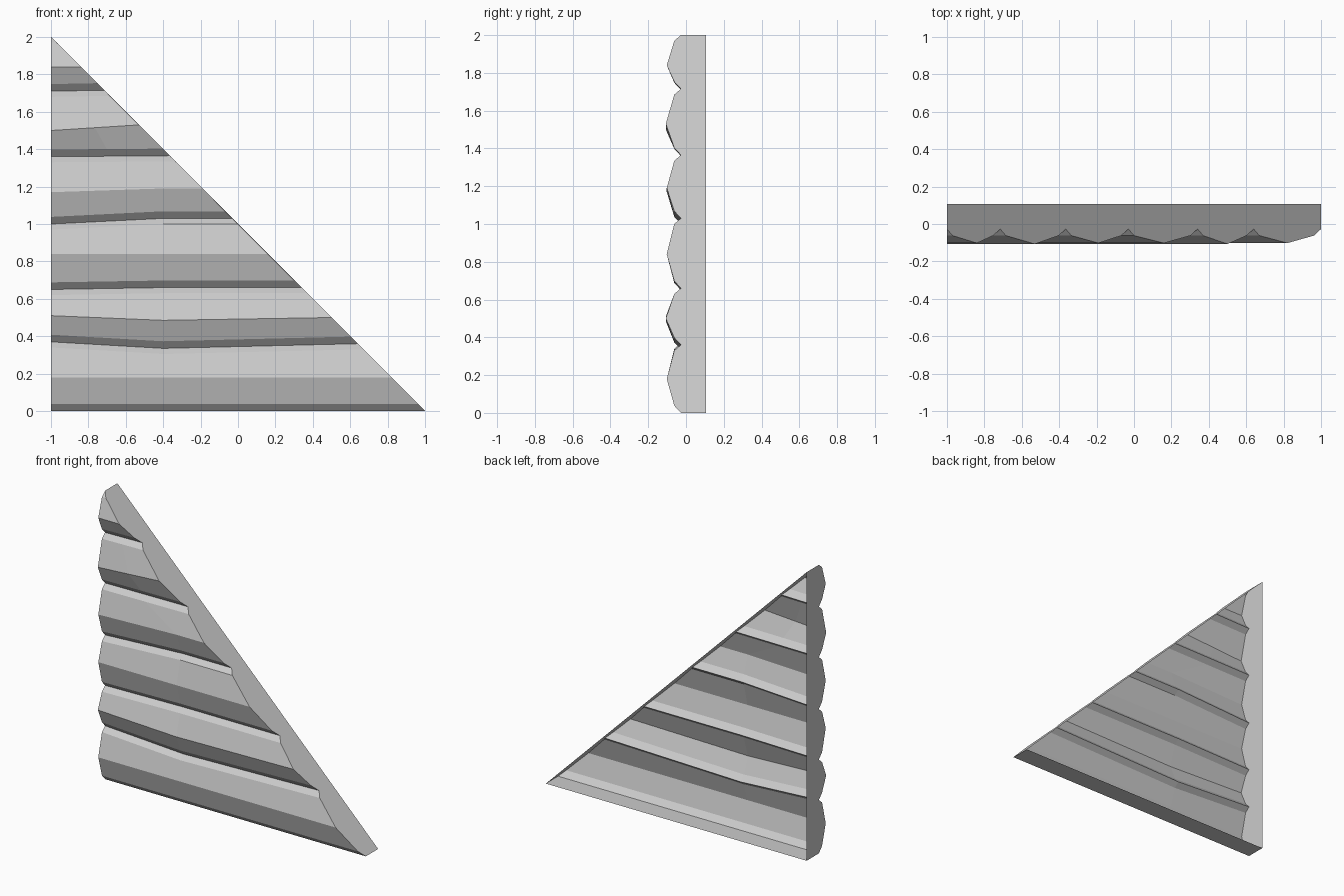
import bpy
import bmesh

cube = bpy.data.objects.get("Cube")
if cube:
    bpy.data.objects.remove(cube, do_unlink=True)

# Material
grey = bpy.data.materials.new("plain grey")
grey.use_nodes = True
colour = (0.6, 0.6, 0.6, 1)
grey.diffuse_color = colour
grey.node_tree.nodes["Principled BSDF"].inputs["Base Color"].default_value = colour

BACK = 0.107
GROOVE_Y, EDGE_Y, RIDGE_Y = -0.027, -0.062, -0.102
BEND_X = -0.4

# Heights at the straight side, at the bend and at the sloped side
grooves = [(0, 0, 0), (.37, .335, .36), (.65, .66, .66), (1.0, 1.03, 1.03),
           (1.36, 1.365, 1.365), (1.71, 1.715, 1.715), (2, 2, 2)]
ridges = [(.18, .18, .18), (.51, .485, .5), (.84, .84, .84),
          (1.17, 1.19, 1.19), (1.5, 1.52, 1.53), (1.84, 1.84, 1.84)]
bulging = (1, 4)

bm = bmesh.new()


def row(heights, y, lift=0):
    """Make one line of vertices across the wall, ending on the slope."""
    left, mid, end = (h + lift for h in heights)
    end_x = 1 - end
    if end_x < -0.99:
        return [bm.verts.new((-1, y, end))] * 3
    mid_x = BEND_X
    if end_x < -0.3:
        mid_x, mid = (end_x - 1) / 2, (left + end) / 2
    points = ((-1, left), (mid_x, mid), (end_x, end))
    return [bm.verts.new((x, y, z)) for x, z in points]


# Faceted log fronts: groove, lower edge, ridge, upper edge
rows = []
for i, ridge in enumerate(ridges):
    rows.append(row(grooves[i], GROOVE_Y))
    rows.append(row(grooves[i], EDGE_Y, 0.038))
    rows.append(row(ridge, -BACK if i in bulging else RIDGE_Y))
    rows.append(row(grooves[i + 1], EDGE_Y, -0.03))
rows.append(row(grooves[-1], GROOVE_Y))

for low, high in zip(rows, rows[1:]):
    for k in range(2):
        corners = dict.fromkeys((low[k], low[k + 1], high[k + 1], high[k]))
        if len(corners) > 2:
            bm.faces.new(list(corners))

# Straight end, sloped end and underside; the back stays open
back_left = bm.verts.new((-1, BACK, 0))
back_right = bm.verts.new((1, BACK, 0))
back_top = bm.verts.new((-1, BACK, 2))
bm.faces.new([r[0] for r in rows] + [back_top, back_left])
bm.faces.new([r[2] for r in reversed(rows)] + [back_right, back_top])
bm.faces.new([rows[0][0], back_left, back_right, rows[0][2], rows[0][1]])

mesh = bpy.data.meshes.new("log_gable_wall")
bm.to_mesh(mesh)
bm.free()
mesh.materials.append(grey)
wall = bpy.data.objects.new("log_gable_wall", mesh)
bpy.context.collection.objects.link(wall)
